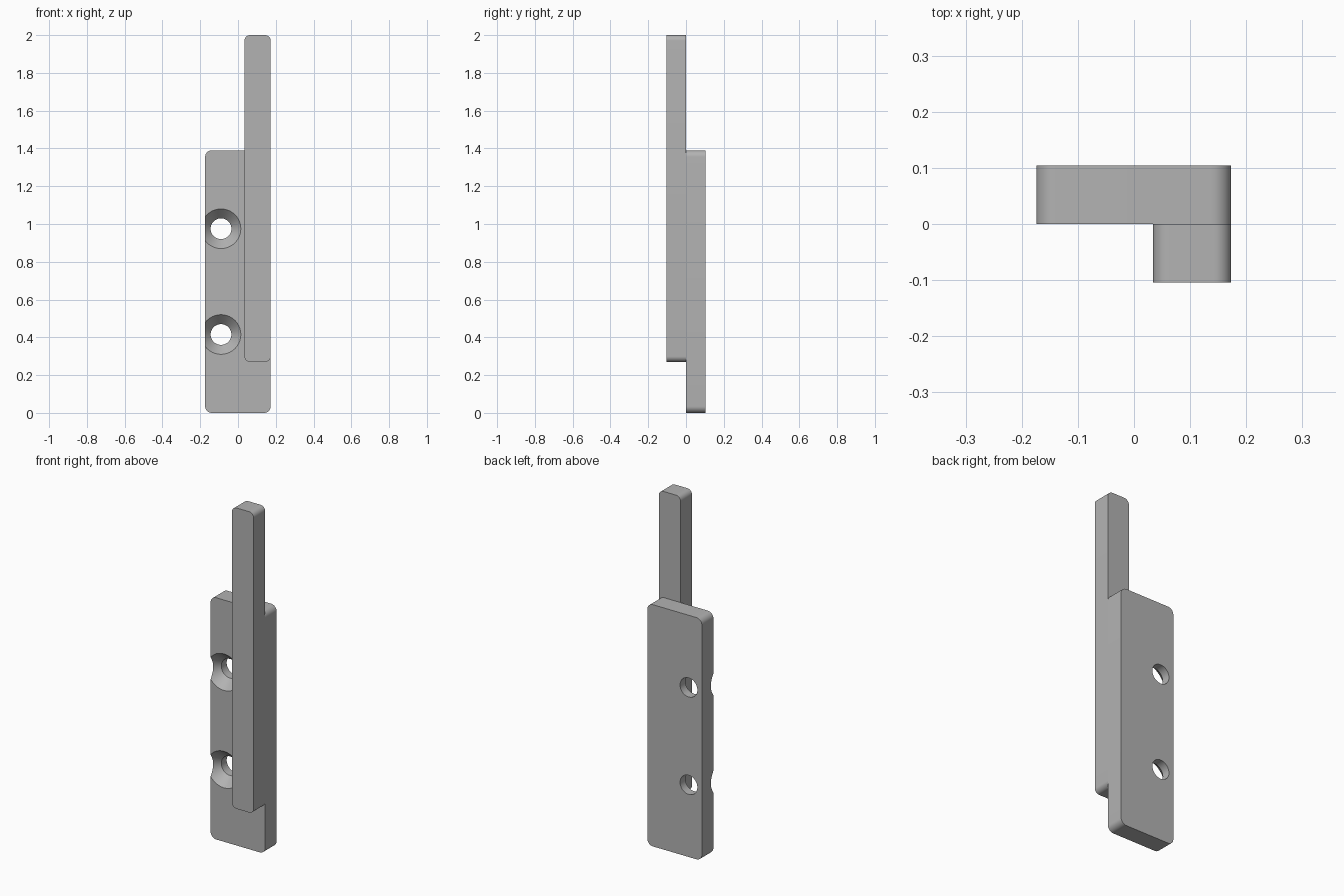
import bpy
import bmesh
from math import sin, cos, pi, radians

if "Cube" in bpy.data.objects:
    bpy.data.objects.remove(bpy.data.objects["Cube"], do_unlink=True)

# One plain grey for the whole bracket
grey = bpy.data.materials.new("plain_grey")
grey.use_nodes = True
colour = (0.45, 0.45, 0.45, 1)
grey.diffuse_color = colour
grey.node_tree.nodes["Principled BSDF"].inputs["Base Color"].default_value = colour


def make_object(name, bm):
    bmesh.ops.recalc_face_normals(bm, faces=bm.faces)
    mesh = bpy.data.meshes.new(name)
    bm.to_mesh(mesh)
    bm.free()
    mesh.materials.append(grey)
    obj = bpy.data.objects.new(name, mesh)
    bpy.context.collection.objects.link(obj)
    return obj


def select_only(obj):
    bpy.ops.object.select_all(action="DESELECT")
    obj.select_set(True)
    bpy.context.view_layer.objects.active = obj


def rounded_slab(name, x0, x1, z0, z1, y0, y1, r, steps=10):
    """Rounded rectangle in the xz plane, extruded along y."""
    bm = bmesh.new()
    corners = [(x1 - r, z1 - r), (x0 + r, z1 - r), (x0 + r, z0 + r), (x1 - r, z0 + r)]
    outline = []
    for quarter, (cx, cz) in enumerate(corners):
        for i in range(steps + 1):
            a = (quarter + i / steps) * pi / 2
            outline.append(bm.verts.new((cx + r * cos(a), y0, cz + r * sin(a))))
    face = bm.faces.new(outline)
    extruded = bmesh.ops.extrude_face_region(bm, geom=[face], use_keep_orig=True)
    moved = [v for v in extruded["geom"] if isinstance(v, bmesh.types.BMVert)]
    bmesh.ops.translate(bm, verts=moved, vec=(0, y1 - y0, 0))
    return make_object(name, bm)


def screw_cutter(name, x, z, sides=64):
    """Countersunk screw hole: a cone running into a straight bore."""
    bm = bmesh.new()
    rings = []
    for y, r in [(-0.01, 0.114), (0.055, 0.055), (0.2, 0.055)]:
        rings.append([bm.verts.new((x + r * cos(2 * pi * i / sides), y,
                                    z + r * sin(2 * pi * i / sides)))
                      for i in range(sides)])
    for a, b in zip(rings, rings[1:]):
        for i in range(sides):
            j = (i + 1) % sides
            bm.faces.new((a[i], a[j], b[j], b[i]))
    bm.faces.new(rings[0])
    bm.faces.new(rings[-1])
    cutter = make_object(name, bm)
    cutter.hide_render = True
    return cutter


# Mounting plate at the back, upright bar on its front
plate = rounded_slab("mounting_plate", -0.174, 0.173, 0, 1.39, 0, 0.104, 0.035)
bar = rounded_slab("upright_bar", 0.034, 0.173, 0.27, 2.0, -0.104, 0, 0.03)

# Two countersunk holes that break through the plate's side edge
for z in (0.415, 0.975):
    cutter = screw_cutter("screw_hole_cutter", -0.09, z)
    cut = plate.modifiers.new("screw_hole", "BOOLEAN")
    cut.operation = "DIFFERENCE"
    cut.solver = "EXACT"
    cut.object = cutter
    select_only(plate)
    bpy.ops.object.modifier_apply(modifier=cut.name)
    bpy.data.objects.remove(cutter, do_unlink=True)

for part in (plate, bar):
    select_only(part)
    bpy.ops.object.shade_smooth_by_angle(angle=radians(30))
